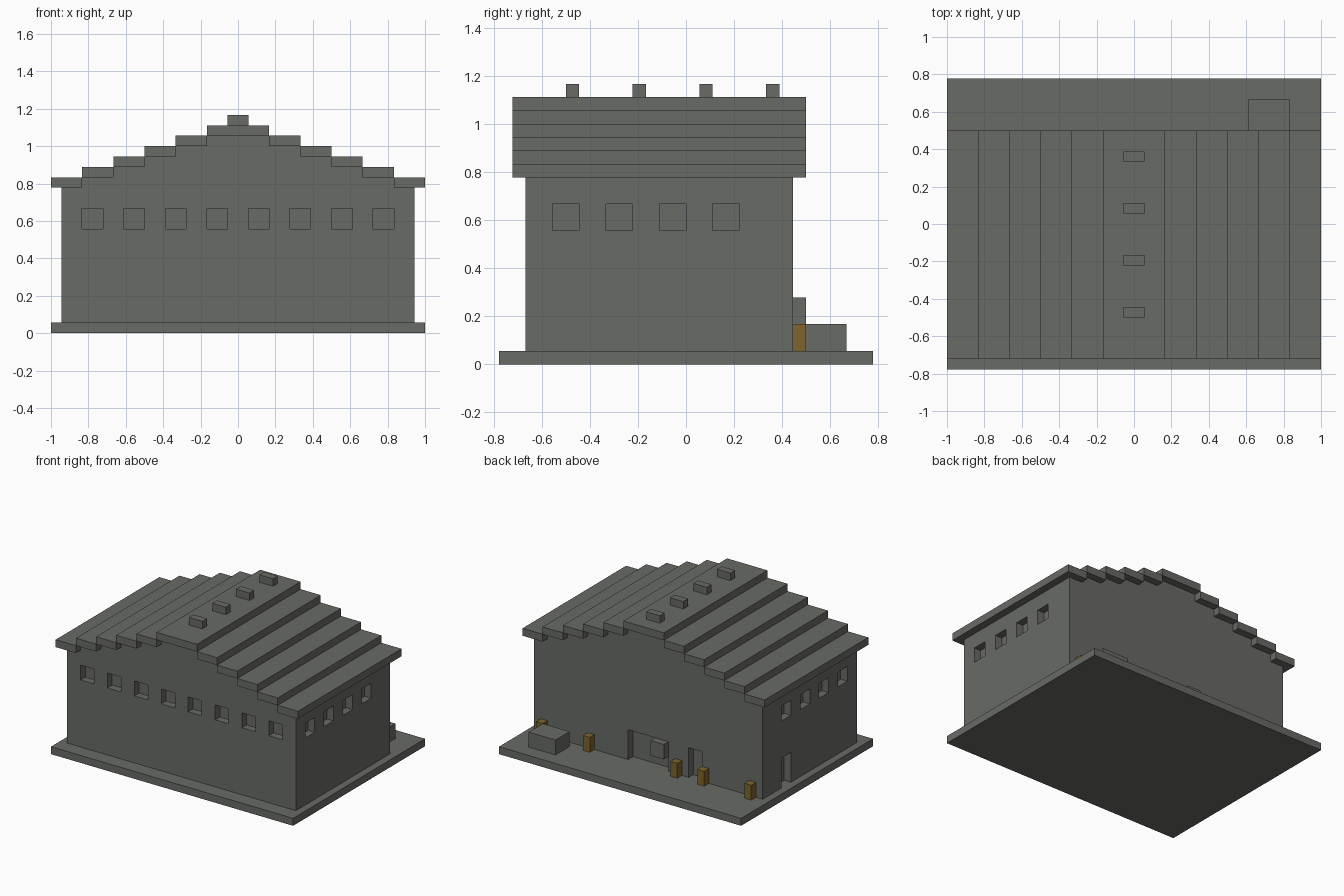
import bpy

U = 1 / 18  # one block


def material(name, rgb):
    m = bpy.data.materials.new(name)
    m.use_nodes = True
    m.diffuse_color = (*rgb, 1)
    bsdf = m.node_tree.nodes["Principled BSDF"]
    bsdf.inputs["Base Color"].default_value = (*rgb, 1)
    bsdf.inputs["Roughness"].default_value = 0.9
    return m


def extrude(name, profile, y0, y1, mat):
    """Extrude an (x, z) outline, in blocks, from y0 to y1."""
    n = len(profile)
    verts = [(x * U, y * U, z * U) for y in (y0, y1) for x, z in profile]
    faces = [tuple(range(n)), tuple(reversed(range(n, 2 * n)))]
    faces += [(i, i + n, (i + 1) % n + n, (i + 1) % n) for i in range(n)]
    mesh = bpy.data.meshes.new(name)
    mesh.from_pydata(verts, [], faces)
    mesh.materials.append(mat)
    obj = bpy.data.objects.new(name, mesh)
    bpy.context.collection.objects.link(obj)
    return obj


def box(name, x0, x1, y0, y1, z0, z1, mat):
    return extrude(name, [(x0, z0), (x1, z0), (x1, z1), (x0, z1)], y0, y1, mat)


cube = bpy.data.objects.get("Cube")
if cube:
    bpy.data.objects.remove(cube, do_unlink=True)

stone = material("grey stone", (0.14, 0.145, 0.133))
amber = material("dark amber", (0.21, 0.127, 0.026))

# Ground slab
box("base_slab", -18, 18, -14, 14, 0, 1, stone)

# Walls with stepped gable ends
half = [(17, 1), (17, 14)]
for i in range(5):
    half += [(15 - 3 * i, 14 + i), (15 - 3 * i, 15 + i)]
walls = extrude("walls", half + [(-x, z) for x, z in reversed(half)], -12, 8, stone)

# Recesses: front windows, side windows, then doors
recesses = [(x, x + 2, -13, -11, 10, 12) for x in range(-15, 15, 4)]
for y in range(-10, 4, 4):
    recesses += [(16, 18, y, y + 2, 10, 12), (-18, -16, y, y + 2, 10, 12)]
recesses += [
    (-3, 3, 7, 9, 0, 5),
    (-8, -6, 7, 9, 0, 5),
    (-18, -16, 2, 4, 0, 5),
]
bpy.context.view_layer.objects.active = walls
for r in recesses:
    cutter = box("recess_cutter", *r, stone)
    cutter.hide_render = True
    mod = walls.modifiers.new("recess", "BOOLEAN")
    mod.operation = "DIFFERENCE"
    mod.solver = "EXACT"
    mod.object = cutter
    bpy.ops.object.modifier_apply(modifier=mod.name)
    bpy.data.objects.remove(cutter, do_unlink=True)

# Stepped roof slabs, mirrored about the ridge
for i in range(5):
    x, z = 15 - 3 * i, 14 + i
    box("roof_step_left", x, x + 3, -13, 9, z, z + 1, stone)
    box("roof_step_right", -x - 3, -x, -13, 9, z, z + 1, stone)
box("roof_ridge", -3, 3, -13, 9, 19, 20, stone)

# Ridge vents
for y in (-9, -4, 1, 6):
    box("ridge_vent", -1, 1, y, y + 1, 20, 21, stone)

# Back yard: crate, wall unit and posts
box("crate", 11, 15, 9, 12, 1, 3, stone)
box("wall_unit", -3, -1, 8, 9, 3, 5, stone)
for x in (-16, -9, -5, 8, 15):
    box("post", x, x + 1, 8, 9, 1, 3, amber)
